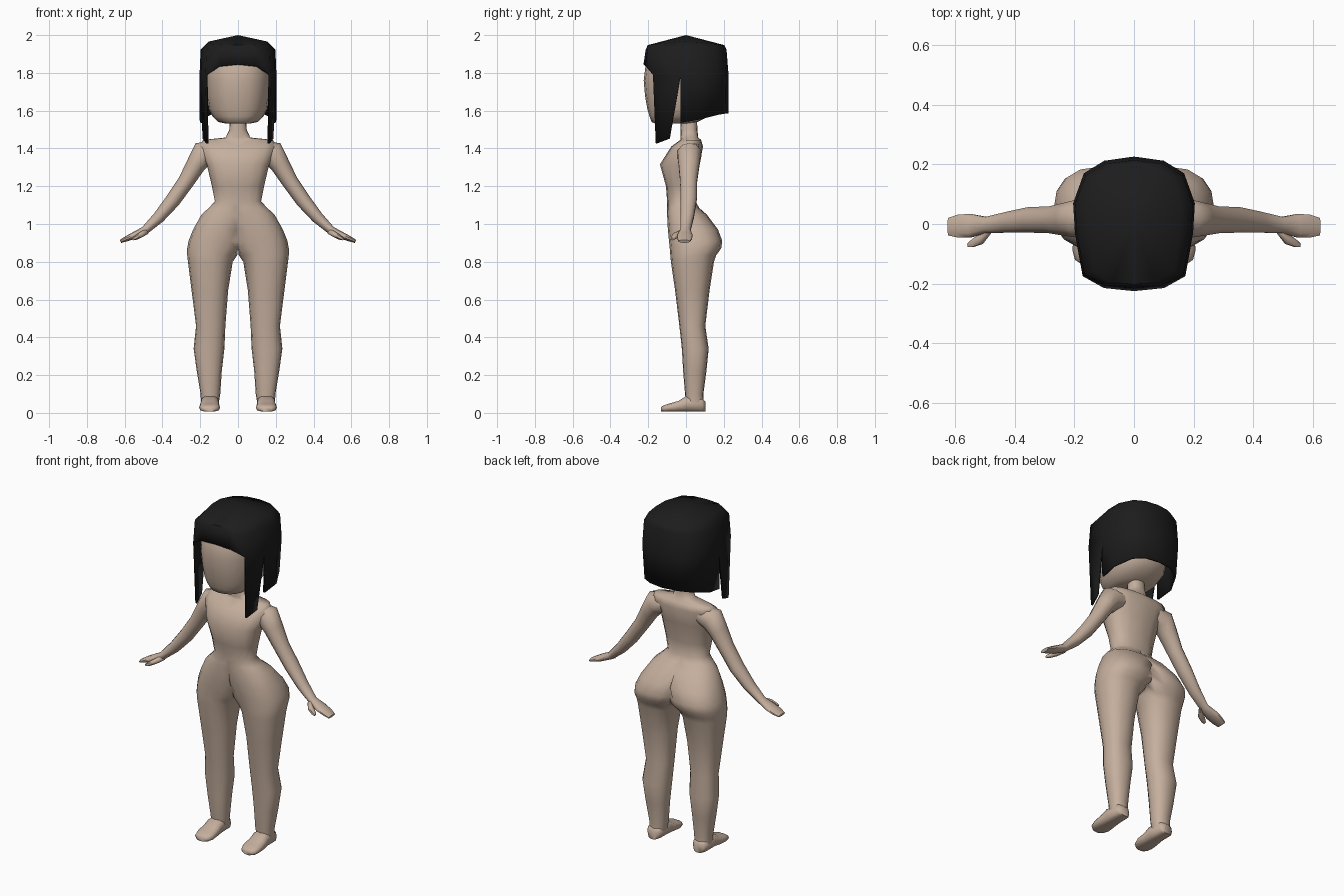
import bpy, bmesh, math
from mathutils import Vector

if "Cube" in bpy.data.objects:
    bpy.data.objects.remove(bpy.data.objects["Cube"])


def material(name, rgb):
    m = bpy.data.materials.new(name)
    m.diffuse_color = (*rgb, 1)
    m.use_nodes = True
    m.node_tree.nodes["Principled BSDF"].inputs["Base Color"].default_value = m.diffuse_color
    return m


SKIN = material("skin", (0.56, 0.43, 0.34))
HAIR = material("hair", (0.012, 0.012, 0.012))


def spow(v, p):
    return math.copysign(abs(v) ** p, v)


def finish(name, bm, mat, mirror=True, angle=60, recalc=True):
    if recalc:
        bmesh.ops.recalc_face_normals(bm, faces=bm.faces)
    me = bpy.data.meshes.new(name)
    bm.to_mesh(me)
    bm.free()
    me.materials.append(mat)
    ob = bpy.data.objects.new(name, me)
    bpy.context.collection.objects.link(ob)
    if mirror:
        mod = ob.modifiers.new("Mirror", 'MIRROR')
        mod.use_clip = True
    bpy.ops.object.select_all(action='DESELECT')
    ob.select_set(True)
    bpy.context.view_layer.objects.active = ob
    bpy.ops.object.shade_smooth_by_angle(angle=math.radians(angle))
    return ob


def loft(rings, caps=True):
    bm = bmesh.new()
    rows = [[bm.verts.new(p) for p in r] for r in rings]
    n = len(rows[0])
    for a, b in zip(rows, rows[1:]):
        for i in range(n):
            j = (i + 1) % n
            bm.faces.new((a[i], a[j], b[j], b[i]))
    if caps:
        bm.faces.new(rows[0])
        bm.faces.new(rows[-1])
    return bm


# Body half: each leg section opens into half of the hips and torso above the crotch
# z, centre x, inner radius, outer x, front y, back y
BODY = [
    (0.05, .148, .046, .196, .00, .095),
    (0.10, .146, .052, .198, -.005, .092),
    (0.22, .148, .062, .218, -.015, .108),
    (0.34, .150, .078, .235, -.022, .120),
    (0.46, .145, .078, .222, -.035, .102),
    (0.65, .145, .093, .246, -.058, .125),
    (0.80, .140, .112, .265, -.080, .148),
    (0.835, .135, .131, .269, -.083, .160),
    (0.87, .125, .165, .269, -.086, .186),
    (0.91, .115, .19, .262, -.090, .192),
    (0.97, .085, .20, .238, -.096, .170),
    (1.05, .035, .20, .193, -.100, .110),
    (1.085, .01, .20, .155, -.100, .070),
    (1.12, 0, .1, .122, -.100, .050),
    (1.20, 0, .1, .138, -.106, .052),
    (1.315, 0, .1, .165, -.138, .072),
    (1.41, 0, .1, .205, -.078, .090),
    (1.445, 0, .1, .185, -.030, .080),
    (1.458, 0, .1, .065, -.030, .065),
    (1.50, 0, .1, .046, -.028, .060),
    (1.60, 0, .1, .040, -.028, .058),
]
rings = []
for z, cx, rin, xo, yf, yb in BODY:
    ring = []
    for i in range(16):
        t = -math.pi / 2 + i * math.pi / 8
        c, s = math.cos(t), math.sin(t)
        x = cx + (spow(c, .85) * (xo - cx) if i <= 8 else c * rin)
        if abs(c) < 1e-6:
            x = cx
        ring.append((max(0, x), (yf + yb) / 2 + spow(s, .85) * (yb - yf) / 2, z))
    rings.append(ring)
bm = loft(rings, caps=False)
inner = [f for f in bm.faces if all(v.co.x < 1e-4 for v in f.verts)]
bmesh.ops.delete(bm, geom=inner, context='FACES')
bmesh.ops.remove_doubles(bm, verts=bm.verts, dist=1e-5)
finish("body", bm, SKIN, angle=80)

# Feet: sections from heel to toe (y, inner x, outer x, top z)
rings = []
for y, x0, x1, top in [(.102, .12, .178, .06), (.085, .105, .195, .08), (.0, .10, .198, .09),
                       (-.04, .098, .204, .064), (-.09, .094, .206, .05), (-.12, .105, .198, .04),
                       (-.132, .125, .18, .032)]:
    rings.append([((x0 + x1) / 2 + (x1 - x0) / 2 * spow(math.cos(k * math.pi / 5), .7), y,
                   top / 2 + .003 + (top / 2 - .003) * spow(math.sin(k * math.pi / 5), .7)) for k in range(10)])
finish("foot", loft(rings), SKIN)


def limb(path, n=10):
    """path: centre, half thickness, half width in y"""
    out = []
    for i, (c, t, w) in enumerate(path):
        a, b = Vector(path[max(i - 1, 0)][0]), Vector(path[min(i + 1, len(path) - 1)][0])
        d = b - a
        nrm = Vector((-d.z, 0, d.x)).normalized()
        out.append([Vector(c) + nrm * t * math.cos(k * 2 * math.pi / n)
                    + Vector((0, w, 0)) * math.sin(k * 2 * math.pi / n) for k in range(n)])
    return loft(out)


# Arms with flat hands, and thumbs
finish("arm", limb([((.12, .018, 1.385), .055, .055), ((.185, .018, 1.372), .068, .066),
                    ((.222, .016, 1.315), .052, .058), ((.275, .014, 1.225), .043, .047),
                    ((.345, .014, 1.125), .040, .045), ((.42, .006, 1.035), .032, .037),
                    ((.495, -.003, .965), .022, .028), ((.55, -.006, .939), .019, .042),
                    ((.59, -.007, .922), .014, .040), ((.622, -.009, .908), .009, .031)]), SKIN)
finish("thumb", limb([((.48, -.012, .963), .015, .018), ((.51, -.048, .945), .015, .022),
                      ((.54, -.064, .928), .012, .015), ((.556, -.070, .920), .007, .008)], 6), SKIN)

# Head
rings = []
for z, rx, yf, yb in [(1.533, .07, -.165, .02), (1.54, .105, -.182, .06), (1.57, .135, -.193, .12),
                      (1.61, .155, -.205, .165), (1.68, .166, -.217, .185), (1.76, .172, -.224, .19),
                      (1.84, .172, -.214, .185), (1.91, .150, -.175, .165), (1.94, .09, -.1, .1)]:
    rings.append([(rx * spow(math.sin(k * math.pi / 10), .85),
                   (yf + yb) / 2 - (yb - yf) / 2 * spow(math.cos(k * math.pi / 10), .9), z) for k in range(20)])
finish("head", loft(rings), SKIN, mirror=False)

# Hair half: cap, fringe, long side lock and back curtain
OUT = [(0, -.225), (.098, -.215), (.102, -.214), (.172, -.175), (.198, -.03), (.204, .07),
       (.168, .17), (.10, .212), (0, .226)]
FRINGE = [1.845, 1.835, 1.835, 1.79]
bm = bmesh.new()
apex = bm.verts.new((0, 0, 2.0))
rows = [[], [], [], []]
for i, (x, y) in enumerate(OUT):
    side = 1 - abs(y) / .226
    rows[0].append(bm.verts.new((x * .78, y * .9, 1.947 + .022 * side)))
    rows[1].append(bm.verts.new((x * .97, y * .95, 1.922)))
    rows[2].append(bm.verts.new((x, y, FRINGE[i] if i < 4 else 1.78)))
    if i > 3:
        rows[3].append(bm.verts.new((x * (1 - .08 * (y > .1)), y * .99, 1.535 + .05 * min(1, max(0, y / .2)))))
for i in range(len(OUT) - 1):
    bm.faces.new((apex, rows[0][i], rows[0][i + 1]))
    for a, b in ((rows[0], rows[1]), (rows[1], rows[2])):
        bm.faces.new((a[i], b[i], b[i + 1], a[i + 1]))
    if i > 3:
        a, b = rows[2], rows[3]
        bm.faces.new((a[i], b[i - 4], b[i - 3], a[i + 1]))
tip = [bm.verts.new(p) for p in ((.168, -.16, 1.425), (.188, -.088, 1.452))]
bm.faces.new((rows[2][3], tip[0], tip[1], rows[2][4]))
ob = finish("hair", bm, HAIR, angle=50, recalc=False)
sol = ob.modifiers.new("Thickness", 'SOLIDIFY')
sol.thickness = .012
sol.offset = -1
